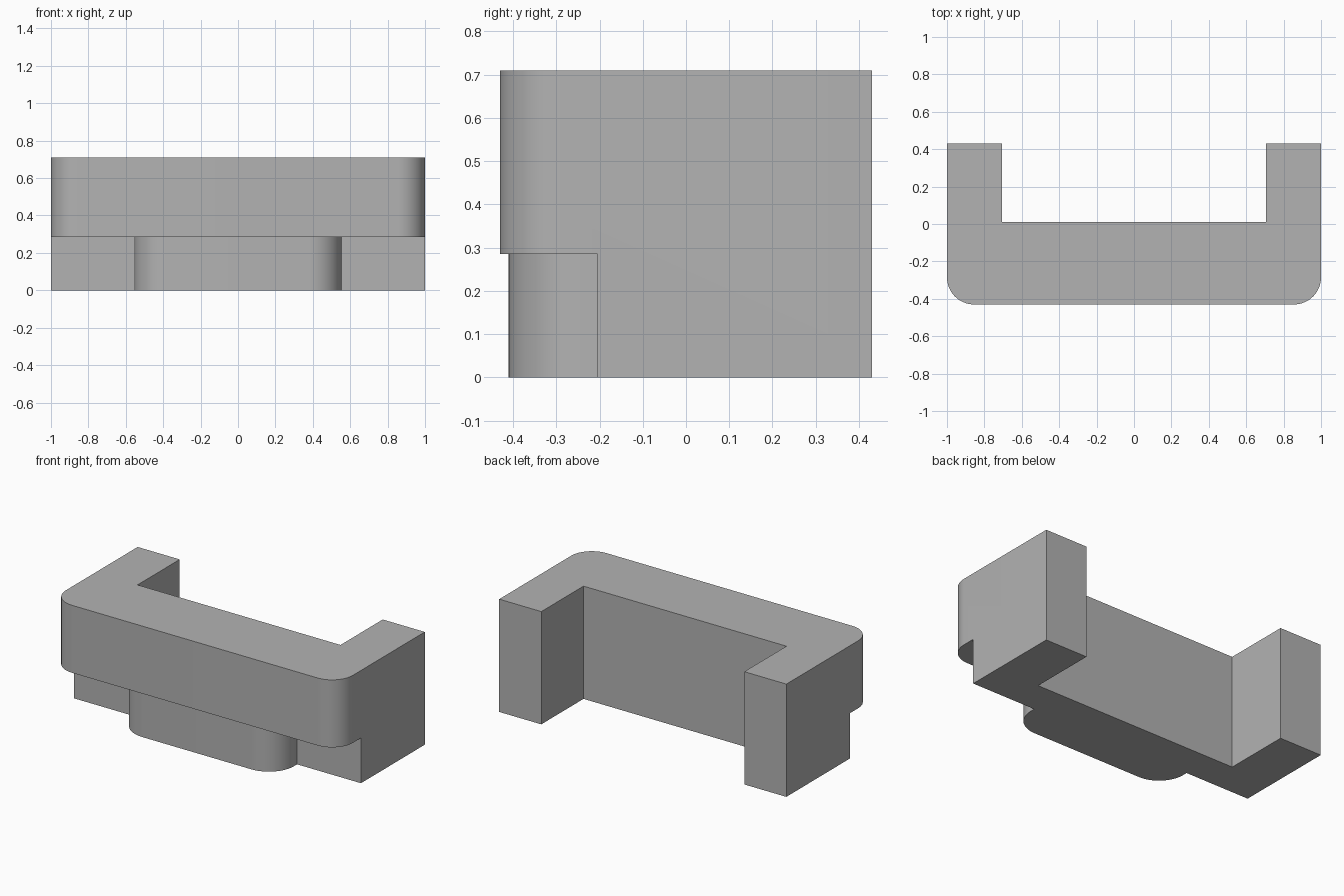
import bpy, bmesh, math
from mathutils import Vector

cube = bpy.data.objects.get("Cube")
if cube:
    bpy.data.objects.remove(cube, do_unlink=True)

ARC_STEPS = 16
HEIGHT, LEDGE = 0.71, 0.285


def rounded_outline(corners):
    """Corners are (x, y, radius) with square turns; rounded ones become arcs."""
    points = []
    for i, (x, y, radius) in enumerate(corners):
        here = Vector((x, y))
        if not radius:
            points.append(here)
            continue
        before = (Vector(corners[i - 1][:2]) - here).normalized()
        after = (Vector(corners[(i + 1) % len(corners)][:2]) - here).normalized()
        centre = here + (before + after) * radius
        for k in range(ARC_STEPS + 1):
            a = math.pi / 2 * k / ARC_STEPS
            points.append(centre - radius * (after * math.cos(a) + before * math.sin(a)))
    return points


def extrude_outline(name, corners, bottom, top):
    bm = bmesh.new()
    face = bm.faces.new([bm.verts.new((p.x, p.y, bottom)) for p in rounded_outline(corners)])
    moved = bmesh.ops.extrude_face_region(bm, geom=[face])["geom"]
    bmesh.ops.translate(bm, vec=(0, 0, top - bottom),
                        verts=[v for v in moved if isinstance(v, bmesh.types.BMVert)])
    bmesh.ops.recalc_face_normals(bm, faces=bm.faces)
    mesh = bpy.data.meshes.new(name)
    bm.to_mesh(mesh)
    bm.free()
    obj = bpy.data.objects.new(name, mesh)
    bpy.context.collection.objects.link(obj)
    return obj


def mirrored(half):
    """Complete a left-to-right symmetric outline from its right half."""
    return half + [(-x, y, r) for x, y, r in reversed(half)]


# U-shaped bracket body with rounded front corners
body = extrude_outline("bracket_body", mirrored([
    (0.707, 0.01, 0), (0.707, 0.43, 0), (1, 0.43, 0), (1, -0.43, 0.145)]), 0, HEIGHT)

# Undercut below the front ledge, leaving the rounded centre tab
cutter = extrude_outline("undercut_cutter", mirrored([
    (0.555, -0.41, 0.175), (0.555, -0.205, 0), (1.2, -0.205, 0), (1.2, -0.8, 0)]), -0.1, LEDGE)

cut = body.modifiers.new("undercut", "BOOLEAN")
cut.operation = "DIFFERENCE"
cut.solver = "EXACT"
cut.object = cutter

bpy.ops.object.select_all(action="DESELECT")
body.select_set(True)
bpy.context.view_layer.objects.active = body
bpy.ops.object.modifier_apply(modifier=cut.name)
bpy.data.objects.remove(cutter, do_unlink=True)
bpy.ops.object.shade_smooth_by_angle(angle=math.radians(30))

# Plain grey finish
grey = bpy.data.materials.new("plain_grey")
grey.use_nodes = True
colour = (0.45, 0.45, 0.45, 1)
grey.diffuse_color = colour
grey.node_tree.nodes["Principled BSDF"].inputs["Base Color"].default_value = colour
body.data.materials.clear()
body.data.materials.append(grey)
